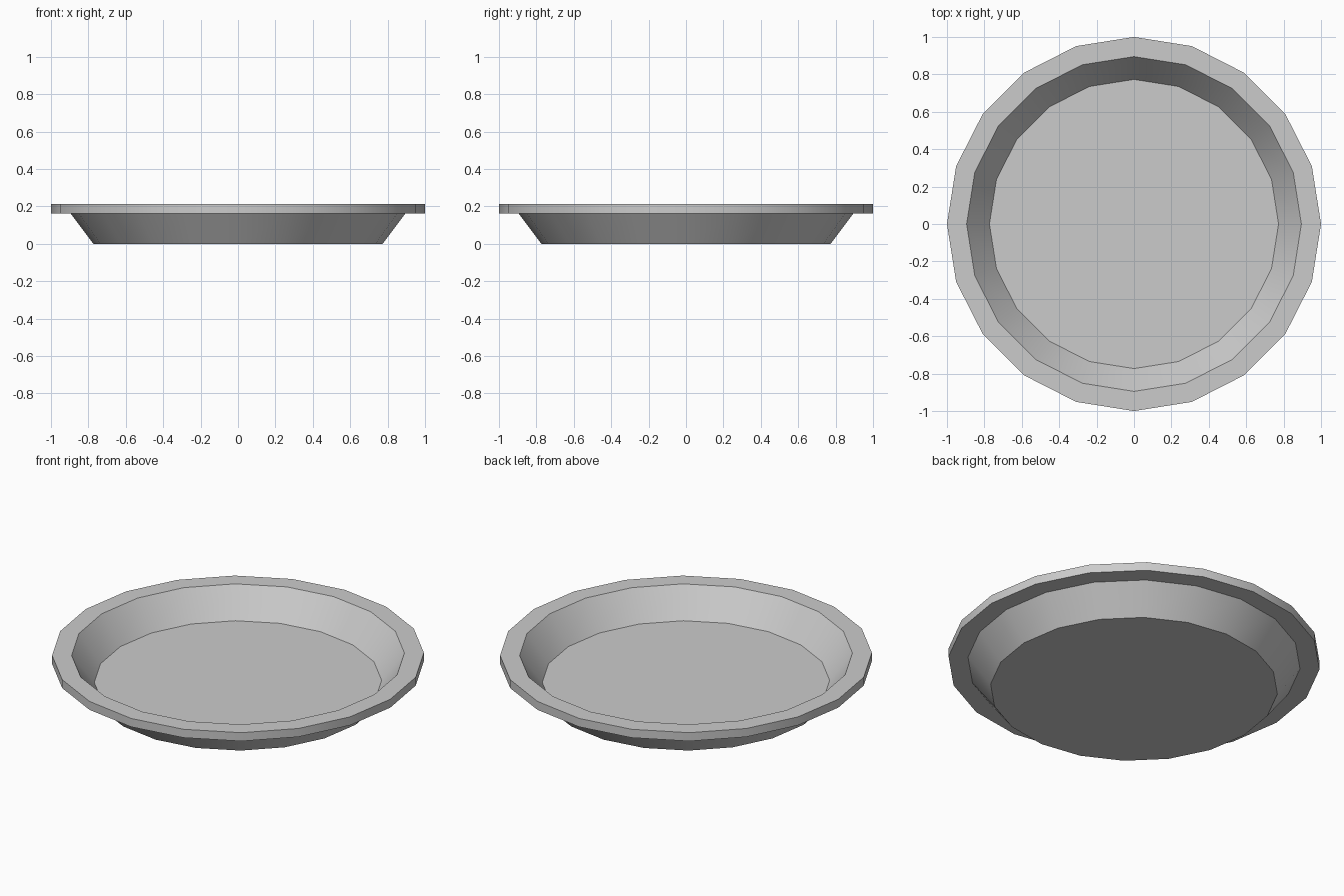
import bpy, bmesh
from math import sin, cos, tau, radians

if "Cube" in bpy.data.objects:
    bpy.data.objects.remove(bpy.data.objects["Cube"])

SIDES = 20
# Radius/height profile from underside, around the rim, down to the inner floor
PROFILE = [(0.773, 0.0), (0.895, 0.162), (1.0, 0.162),
           (1.0, 0.212), (0.895, 0.212), (0.773, 0.05)]

# Dish: revolve the profile into rings, bridge them, cap base and floor
bm = bmesh.new()
rings = [[bm.verts.new((r * cos(tau * i / SIDES), r * sin(tau * i / SIDES), z))
          for i in range(SIDES)] for r, z in PROFILE]
for a, b in zip(rings, rings[1:]):
    for i in range(SIDES):
        j = (i + 1) % SIDES
        bm.faces.new((a[i], a[j], b[j], b[i]))
bm.faces.new(rings[0][::-1])
bm.faces.new(rings[-1])
bmesh.ops.recalc_face_normals(bm, faces=bm.faces)

mesh = bpy.data.meshes.new("pie_dish")
bm.to_mesh(mesh)
bm.free()
dish = bpy.data.objects.new("pie_dish", mesh)
bpy.context.collection.objects.link(dish)

# Smooth round the walls, keep rim and floor edges crisp
bpy.context.view_layer.objects.active = dish
dish.select_set(True)
bpy.ops.object.shade_smooth_by_angle(angle=radians(30))
